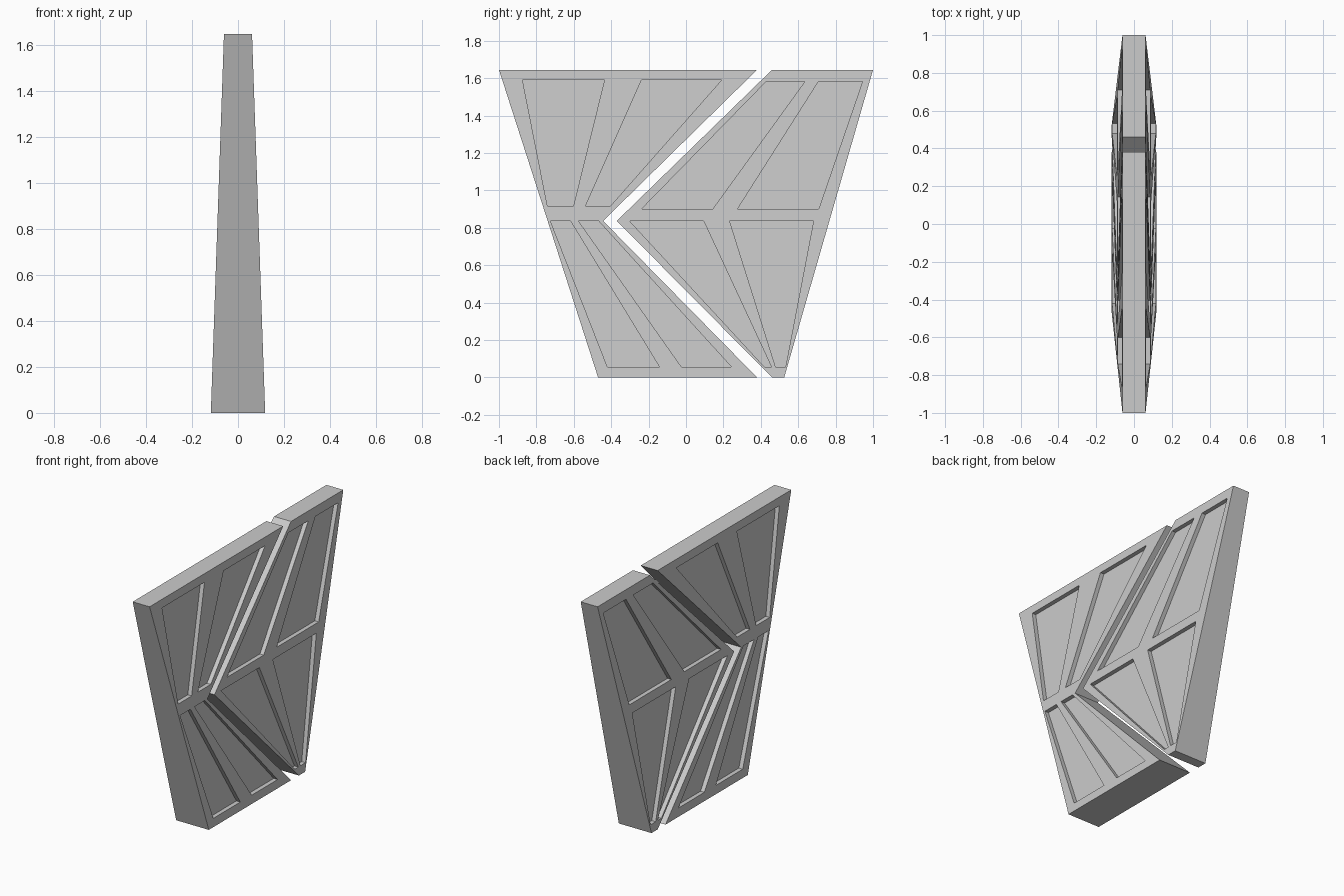
import bpy, bmesh

if "Cube" in bpy.data.objects:
    bpy.data.objects.remove(bpy.data.objects["Cube"])

H = 1.645                    # overall height
DEPTH = 0.028                # recess depth


def half_thickness(z):
    return 0.118 + (0.061 - 0.118) * z / H


def add_prism(bm, outline, x0, x1):
    """Prism over a (y, z) outline; x0 and x1 give x as a function of z."""
    a = [bm.verts.new((x0(z), y, z)) for y, z in outline]
    b = [bm.verts.new((x1(z), y, z)) for y, z in outline]
    faces = [bm.faces.new(a), bm.faces.new(b)]
    n = len(outline)
    for i in range(n):
        j = (i + 1) % n
        faces.append(bm.faces.new((a[i], a[j], b[j], b[i])))
    bmesh.ops.recalc_face_normals(bm, faces=faces)


def to_object(bm, name):
    mesh = bpy.data.meshes.new(name)
    bm.to_mesh(mesh)
    bm.free()
    obj = bpy.data.objects.new(name, mesh)
    bpy.context.collection.objects.link(obj)
    return obj


def door_leaf(name, outline, recesses):
    # Tapered leaf body
    bm = bmesh.new()
    add_prism(bm, outline, lambda z: -half_thickness(z), half_thickness)
    leaf = to_object(bm, name)

    # Recess cutters on both faces, floors parallel to the sloped face
    bm = bmesh.new()
    for z_top, z_bot, tl, tr, br, bl in recesses:
        quad = [(tl, z_top), (tr, z_top), (br, z_bot), (bl, z_bot)]
        for s in (-1, 1):
            add_prism(bm, quad,
                      lambda z: s * (half_thickness(z) - DEPTH),
                      lambda z: s * (half_thickness(z) + 0.1))
    cutter = to_object(bm, name + "_cutter")
    cutter.hide_render = True

    mod = leaf.modifiers.new("recesses", 'BOOLEAN')
    mod.operation = 'DIFFERENCE'
    mod.solver = 'EXACT'
    mod.object = cutter
    bpy.context.view_layer.objects.active = leaf
    bpy.ops.object.modifier_apply(modifier=mod.name)
    bpy.data.objects.remove(cutter)


# Leaf with the V notch: recess rows are z top, z bottom, then four y corners
door_leaf("notched_leaf",
          [(-1, H), (0.38, H), (-0.443, 0.837), (0.38, 0), (-0.47, 0)],
          [(1.59, 0.917, -0.874, -0.436, -0.602, -0.741),
           (1.59, 0.917, -0.238, 0.19, -0.404, -0.537),
           (0.837, 0.056, -0.725, -0.618, -0.142, -0.42),
           (0.837, 0.056, -0.575, -0.468, 0.243, -0.024)])

# Leaf with the matching point
door_leaf("pointed_leaf",
          [(0.46, H), (1, H), (0.525, 0), (0.46, 0), (-0.37, 0.837)],
          [(1.583, 0.90, 0.43, 0.636, 0.142, -0.238),
           (1.583, 0.90, 0.709, 0.944, 0.709, 0.275),
           (0.837, 0.056, -0.302, 0.094, 0.457, 0.42),
           (0.837, 0.056, 0.233, 0.682, 0.532, 0.479)])
